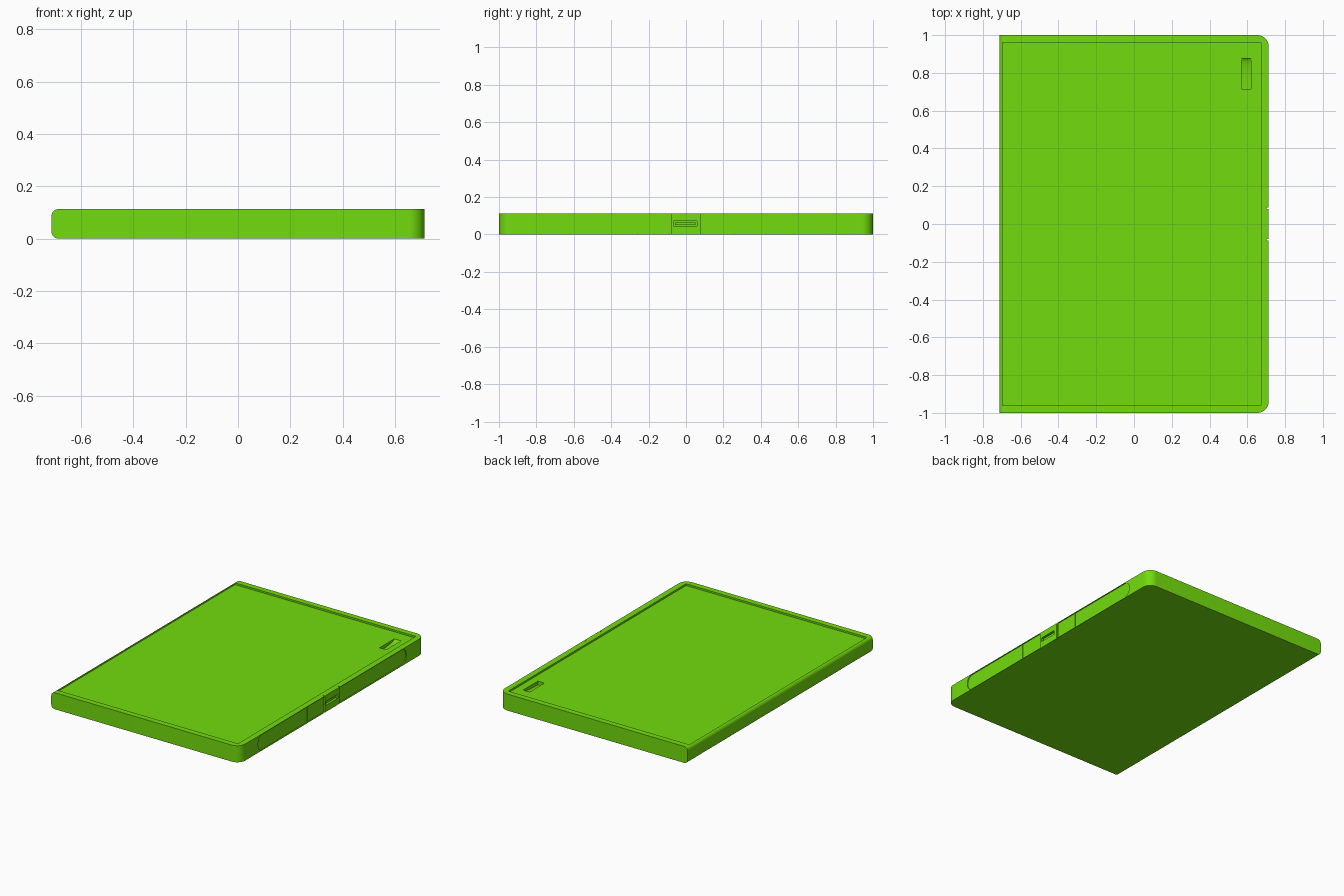
import bpy, bmesh
from math import sin, cos, pi

if "Cube" in bpy.data.objects:
    bpy.data.objects.remove(bpy.data.objects["Cube"])

X, Y, H = 0.713, 1.0, 0.113
green = bpy.data.materials.new("green")
green.diffuse_color = (0.17, 0.72, 0.004, 1)
green.use_nodes = True
green.node_tree.nodes["Principled BSDF"].inputs["Base Color"].default_value = green.diffuse_color


def box(name, x0, x1, y0, y1, z0, z1, hide=True):
    bm = bmesh.new()
    bmesh.ops.create_cube(bm, size=1)
    for v in bm.verts:
        v.co.x = x0 if v.co.x < 0 else x1
        v.co.y = y0 if v.co.y < 0 else y1
        v.co.z = z0 if v.co.z < 0 else z1
    return finish(name, bm, hide)


def finish(name, bm, hide):
    bmesh.ops.recalc_face_normals(bm, faces=bm.faces)
    me = bpy.data.meshes.new(name)
    bm.to_mesh(me)
    bm.free()
    ob = bpy.data.objects.new(name, me)
    bpy.context.collection.objects.link(ob)
    me.materials.append(green)
    ob.hide_render = hide
    return ob


def round_edges(ob, test, radius, segments=8):
    bm = bmesh.new()
    bm.from_mesh(ob.data)
    edges = [e for e in bm.edges if test(e.verts[0].co, e.verts[1].co)]
    bmesh.ops.bevel(bm, geom=edges, offset=radius, offset_type='OFFSET',
                    segments=segments, profile=0.5, affect='EDGES')
    bm.to_mesh(ob.data)
    bm.free()


def extrude_x(name, pts, x0, x1, hide=True):
    bm = bmesh.new()
    f = bm.faces.new([bm.verts.new((x0, y, z)) for y, z in pts])
    r = bmesh.ops.extrude_face_region(bm, geom=[f])
    for v in r['geom']:
        if isinstance(v, bmesh.types.BMVert):
            v.co.x = x1
    return finish(name, bm, hide)


def cut(ob, cutter):
    m = ob.modifiers.new("cut", 'BOOLEAN')
    m.operation, m.solver, m.object = 'DIFFERENCE', 'EXACT', cutter
    bpy.context.view_layer.objects.active = ob
    bpy.ops.object.modifier_apply(modifier=m.name)
    bpy.data.objects.remove(cutter)


# case: rounded corners on the right, rolled long edge on the left
case = box("case", -X, X, -Y, Y, 0, H, False)
round_edges(case, lambda a, b: a.x > 0 and b.x > 0 and abs(a.z - b.z) > 0.05, 0.06)
round_edges(case, lambda a, b: a.x < -0.7 and b.x < -0.7 and abs(a.y - b.y) > 1, 0.027)

# recessed top panel
cut(case, box("panel_cut", -0.695, 0.672, -0.96, 0.96, H - 0.012, H + 0.1))

# curved thumb slot in the panel
arc = [(0.715 + 0.16 * sin(i * pi / 20), H - 0.037 + 0.025 * (1 - cos(i * pi / 20)))
       for i in range(11)]
cut(case, extrude_x("thumb_slot", arc + [(0.875, 0.2), (0.715, 0.2)], 0.57, 0.62))

# shallow side recesses with rounded outer ends, mirrored about the port block
for s in (-1, 1):
    rc = box("side_recess", X - 0.006, X + 0.1, *sorted((s * 0.088, s * 0.8)), 0.004, H - 0.004)
    round_edges(rc, lambda a, b: abs(a.x - b.x) > 0.05 and abs(a.y) > 0.5, 0.045)
    cut(case, rc)
    cut(case, box("seam", X - 0.012, X + 0.1, s * 0.26 - 0.002, s * 0.26 + 0.002, 0.004, H - 0.004))
    cut(case, box("port_groove", X - 0.012, X + 0.1, s * 0.084 - 0.004, s * 0.084 + 0.004, -0.1, 0.3))

# port opening with an inner tongue
cut(case, box("port", X - 0.04, X + 0.1, -0.068, 0.06, 0.044, 0.071))
box("port_tongue", X - 0.042, X - 0.008, -0.058, 0.05, 0.051, 0.064, False)

bpy.ops.object.select_all(action='DESELECT')
case.select_set(True)
bpy.context.view_layer.objects.active = case
bpy.ops.object.shade_smooth_by_angle(angle=0.5)
